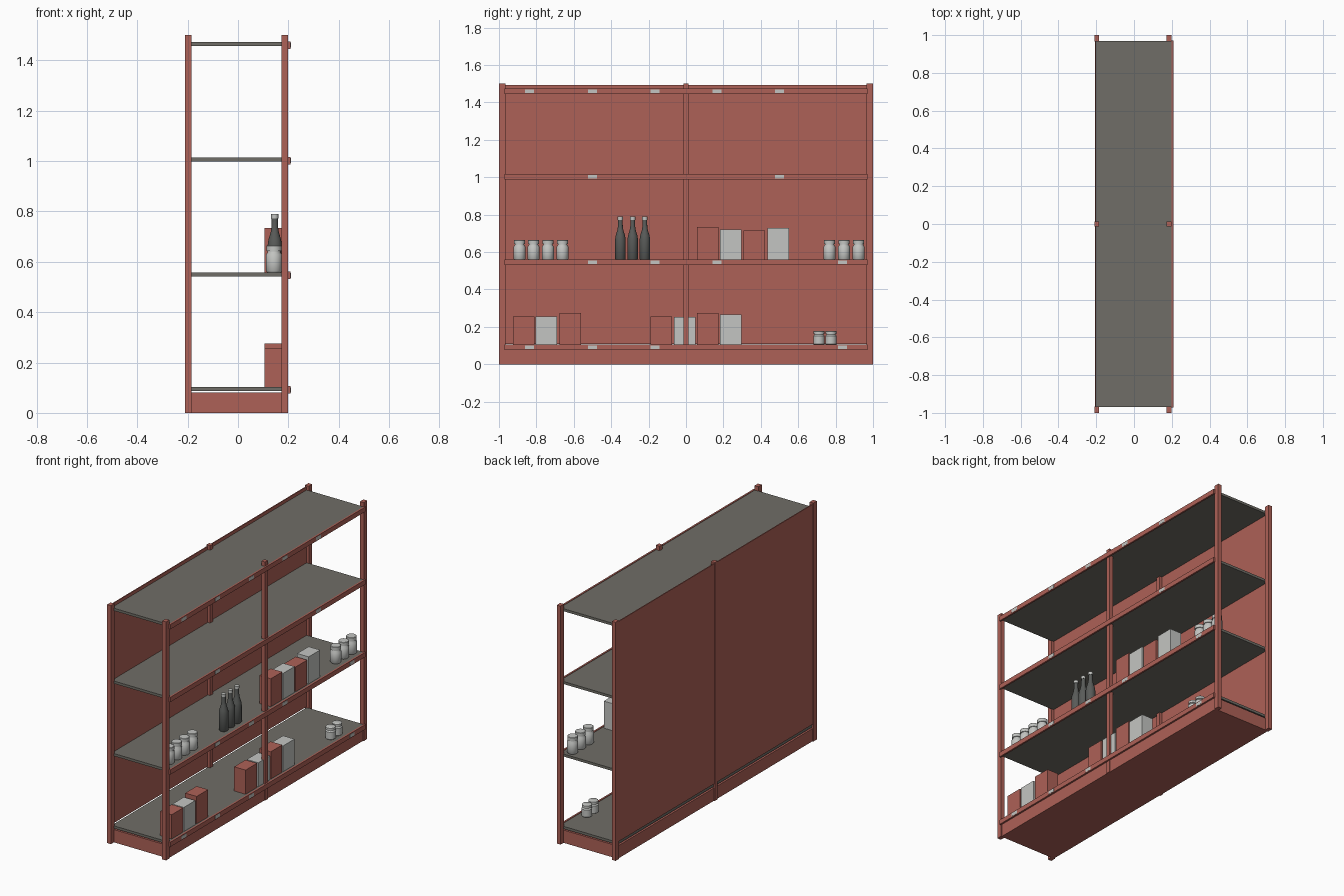
import bpy, bmesh, math

old = bpy.data.objects.get("Cube")
if old:
    bpy.data.objects.remove(old, do_unlink=True)


def material(name, rgb):
    m = bpy.data.materials.new(name)
    m.use_nodes = True
    m.diffuse_color = (*rgb, 1)
    bsdf = m.node_tree.nodes["Principled BSDF"]
    bsdf.inputs["Base Color"].default_value = (*rgb, 1)
    bsdf.inputs["Roughness"].default_value = 0.7
    return m


RED = material("brick red", (0.42, 0.12, 0.095))
GREY = material("warm grey", (0.16, 0.155, 0.135))
WHITE = material("off white", (0.55, 0.56, 0.54))
DARK = material("bottle grey", (0.10, 0.105, 0.10))


def finish(name, bm, mats):
    mesh = bpy.data.meshes.new(name)
    bm.to_mesh(mesh)
    bm.free()
    for m in mats:
        mesh.materials.append(m)
    obj = bpy.data.objects.new(name, mesh)
    bpy.context.collection.objects.link(obj)
    return obj


def box(name, xs, ys, zs, mat):
    """Box from its low and high limits on each axis."""
    bm = bmesh.new()
    bmesh.ops.create_cube(bm, size=1)
    for v in bm.verts:
        for i, (lo, hi) in enumerate((xs, ys, zs)):
            v.co[i] = lo if v.co[i] < 0 else hi
    return finish(name, bm, [mat])


def lathe(name, profile, place, mats, split=9.0, sides=20):
    """Closed turned shape; faces above the split height use the second colour."""
    bm = bmesh.new()
    rings = [[bm.verts.new((r * math.cos(2 * math.pi * k / sides),
                            r * math.sin(2 * math.pi * k / sides), z))
              for k in range(sides)] for r, z in profile]
    for a, b in zip(rings, rings[1:]):
        for k in range(sides):
            n = (k + 1) % sides
            bm.faces.new((a[k], a[n], b[n], b[k]))
    bm.faces.new(rings[0][::-1])
    bm.faces.new(rings[-1])
    for f in bm.faces:
        f.material_index = int(f.calc_center_median().z > split)
    obj = finish(name, bm, mats)
    obj.location = place
    bpy.ops.object.select_all(action='DESELECT')
    obj.select_set(True)
    bpy.context.view_layer.objects.active = obj
    bpy.ops.object.shade_smooth_by_angle(angle=math.radians(40))
    return obj


# Frame: six posts, base and back panels
for side, xs in (("back", (-0.21, -0.184)), ("front", (0.173, 0.199))):
    for place, ys in (("end_a", (-1, -0.966)), ("middle", (-0.014, 0.014)), ("end_b", (0.966, 1))):
        box(f"{side}_post_{place}", xs, ys, (0, 1.5), RED)
box("base_plinth", (-0.204, 0.194), (-0.97, 0.97), (0, 0.08), RED)
for tag, ys in (("a", (-0.97, 0)), ("b", (0, 0.97))):
    box("back_panel_" + tag, (-0.207, -0.201), ys, (0.108, 1.492), RED)

# Shelves with front rails and price labels
SLOTS = (-0.836, -0.501, -0.167, 0.167, 0.501, 0.836)
levels = ((0.103, (0, 1, 2, 5)), (0.558, (1, 2, 3, 5)), (1.014, (1, 4)), (1.472, (0, 1, 2, 3, 4)))
for i, (top, used) in enumerate(levels):
    box(f"shelf_{i}", (-0.2, 0.198), (-0.969, 0.969), (top - 0.016, top), GREY)
    box(f"shelf_rail_{i}", (0.198, 0.209), (-0.971, 0.971), (top - 0.027, top + 0.003), RED)
    for s in used:
        box(f"price_label_{i}_{s}", (0.207, 0.21), (SLOTS[s] - 0.024, SLOTS[s] + 0.024),
            (top - 0.022, top - 0.002), WHITE)

LOW, HIGH = levels[0][0], levels[1][0]

# Cartons: shelf height, first edge, height, colour
cartons = ((LOW, -0.925, 0.152, RED), (LOW, -0.804, 0.152, WHITE), (LOW, -0.676, 0.172, RED),
           (LOW, -0.19, 0.152, RED), (LOW, -0.064, 0.15, WHITE), (LOW, 0.06, 0.172, RED),
           (LOW, 0.182, 0.162, WHITE), (HIGH, 0.06, 0.176, RED), (HIGH, 0.182, 0.163, WHITE),
           (HIGH, 0.308, 0.156, RED), (HIGH, 0.437, 0.17, WHITE))
for i, (z, y, h, mat) in enumerate(cartons):
    box(f"carton_{i}", (0.106, 0.186), (y, y + 0.114), (z, z + h), mat)

# Jars with a narrow neck and a lid
JAR = ((0.027, 0), (0.032, 0.006), (0.032, 0.07), (0.025, 0.08),
       (0.025, 0.084), (0.03, 0.084), (0.03, 0.105), (0.028, 0.107))
for i, y in enumerate((-0.89, -0.815, -0.738, -0.66, 0.767, 0.845, 0.923)):
    lathe(f"jar_{i}", JAR, (0.143, y, HIGH), [WHITE])
for i, y in enumerate((0.711, 0.775)):
    lathe(f"small_jar_{i}", [(r * 0.95, z * 0.7) for r, z in JAR], (0.147, y, LOW), [WHITE])

# Bottles with pale caps
BOTTLE = ((0.024, 0), (0.028, 0.005), (0.028, 0.11), (0.025, 0.13), (0.016, 0.16),
          (0.013, 0.18), (0.012, 0.214), (0.014, 0.214), (0.014, 0.231))
for i, y in enumerate((-0.351, -0.285, -0.22)):
    lathe(f"bottle_{i}", BOTTLE, (0.146, y, HIGH), [DARK, WHITE], split=0.215)
